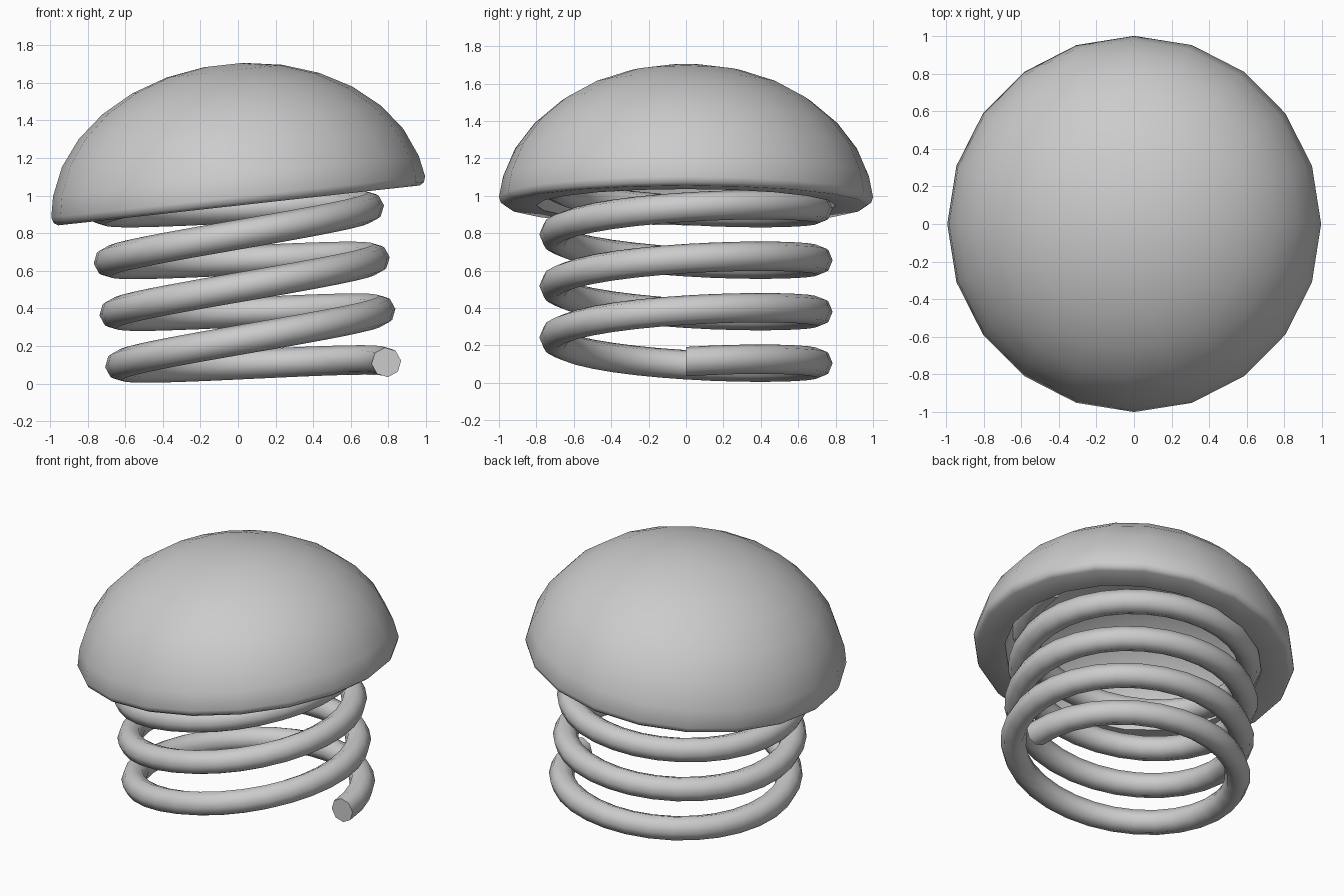
import bpy, bmesh, math
from mathutils import Matrix, Vector

if "Cube" in bpy.data.objects:
    bpy.data.objects.remove(bpy.data.objects["Cube"])

TILT = Matrix.Rotation(-math.radians(6.3), 4, 'Y')   # whole toy leans, +x side up

grey = bpy.data.materials.new("plain grey")
grey.diffuse_color = (0.6, 0.6, 0.6, 1)
grey.use_nodes = True
grey.node_tree.nodes["Principled BSDF"].inputs["Base Color"].default_value = grey.diffuse_color


def finish(bm, name, origin, angle):
    bmesh.ops.recalc_face_normals(bm, faces=bm.faces)
    bm.transform(Matrix.Translation(origin) @ TILT)
    mesh = bpy.data.meshes.new(name)
    bm.to_mesh(mesh)
    bm.free()
    mesh.materials.append(grey)
    ob = bpy.data.objects.new(name, mesh)
    bpy.context.collection.objects.link(ob)
    bpy.ops.object.select_all(action='DESELECT')
    ob.select_set(True)
    bpy.context.view_layer.objects.active = ob
    bpy.ops.object.shade_smooth_by_angle(angle=math.radians(angle))
    return ob


def rings_to_skin(bm, rings, closed):
    """Bridge consecutive rings of vertices with quads."""
    n = len(rings[0])
    pairs = list(zip(rings, rings[1:]))
    for a, b in pairs:
        for i in range(n):
            j = (i + 1) % n
            bm.faces.new((a[i], a[j], b[j], b[i]))
    if closed:
        bm.faces.new(rings[0])
        bm.faces.new(rings[-1])


# Spring: an octagonal section swept along a helix, with flat ends
def build_spring(radius=0.705, wire=0.079, pitch=0.277, turns=4, steps=32, sides=8):
    bm = bmesh.new()
    rings = []
    for k in range(turns * steps + 1):
        t = 2 * math.pi * k / steps
        ring = []
        for s in range(sides):
            a = 2 * math.pi * s / sides
            r = radius + wire * math.cos(a)
            ring.append(bm.verts.new((r * math.cos(t), r * math.sin(t),
                                      pitch * k / steps + wire * math.sin(a))))
        rings.append(ring)
    rings_to_skin(bm, rings, True)
    finish(bm, "spring", Vector((0.088, 0, 0.036)), 50)


# Cap: a squashed hollow dome with a rounded rim, flat underside and inner bowl
def build_cap(sides=20, height=0.755, hole=0.8, inner_height=0.58):
    angles = [math.radians(6 + 12 * k) for k in range(7)]
    profile = [(math.sin(a), height * math.cos(a)) for a in angles]
    profile += [(1.0, 0.045), (0.99, 0.015), (0.967, 0.0), (hole, 0.0)]
    profile += [(hole * math.sin(a), inner_height * math.cos(a)) for a in reversed(angles)]
    bm = bmesh.new()
    rings = [[bm.verts.new((r * math.cos(2 * math.pi * i / sides),
                            r * math.sin(2 * math.pi * i / sides), z))
              for i in range(sides)] for r, z in profile]
    rings_to_skin(bm, rings, True)
    finish(bm, "cap", Vector((0.006, 0, 0.948)), 60)


build_spring()
build_cap()
